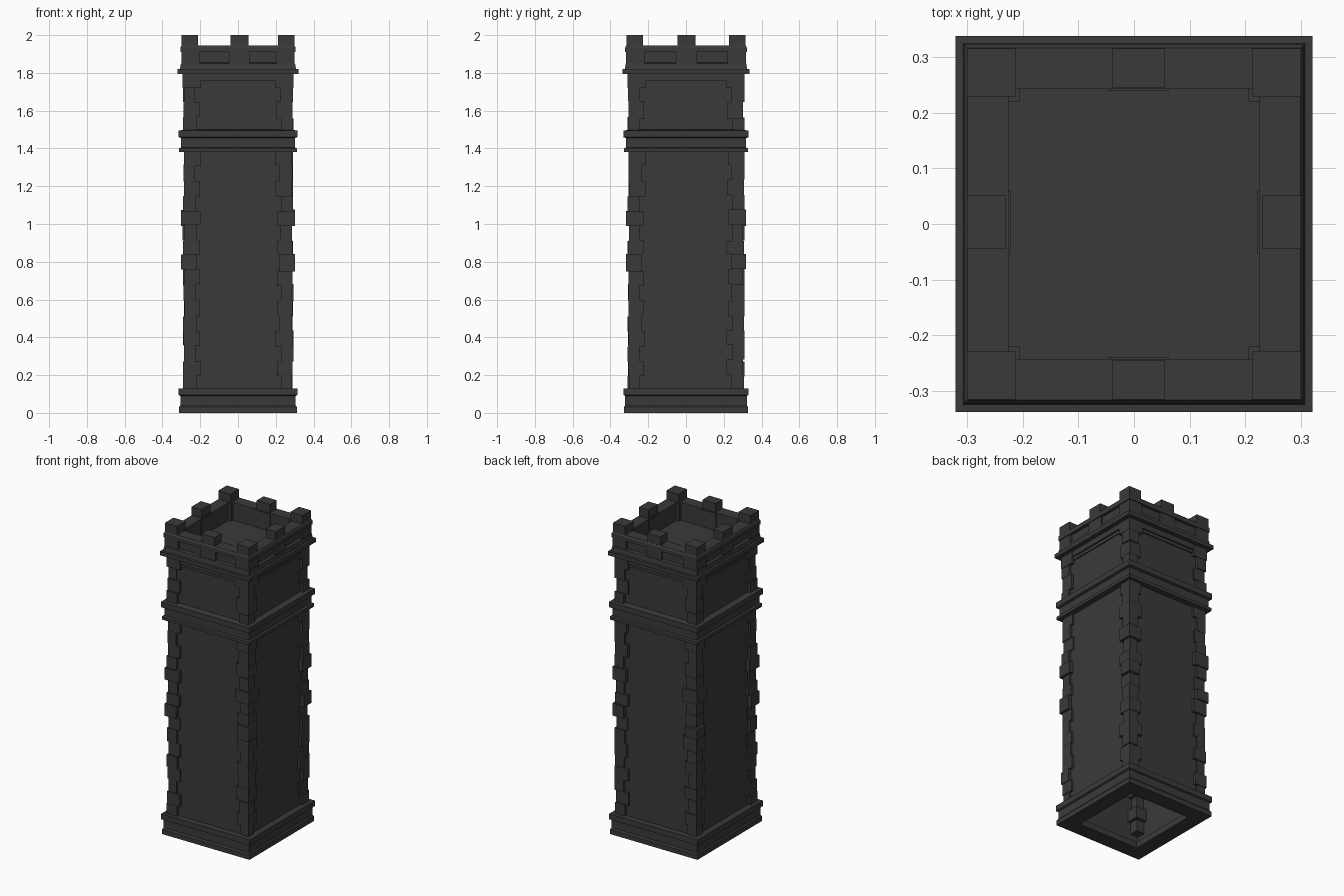
import bpy, bmesh, random
from mathutils import Matrix

if "Cube" in bpy.data.objects:
    bpy.data.objects.remove(bpy.data.objects["Cube"])

random.seed(4)
HX, HY = 0.275, 0.292          # half sizes of the main wall faces

stone = bpy.data.materials.new("dark_stone")
stone.diffuse_color = (0.042, 0.042, 0.043, 1)
stone.use_nodes = True
stone.node_tree.nodes["Principled BSDF"].inputs["Base Color"].default_value = stone.diffuse_color


def finish(name, bm):
    bmesh.ops.recalc_face_normals(bm, faces=bm.faces)
    me = bpy.data.meshes.new(name)
    bm.to_mesh(me)
    bm.free()
    me.materials.append(stone)
    ob = bpy.data.objects.new(name, me)
    bpy.context.collection.objects.link(ob)
    return ob


def add_box(bm, x0, x1, y0, y1, z0, z1):
    m = Matrix.Translation(((x0 + x1) / 2, (y0 + y1) / 2, (z0 + z1) / 2))
    m = m @ Matrix.Diagonal((abs(x1 - x0), abs(y1 - y0), z1 - z0, 1))
    bmesh.ops.create_cube(bm, size=1, matrix=m)


def square_sweep(name, profile, closed=True):
    """Sweep a profile of (offset from wall, z) around the rectangular plan."""
    bm = bmesh.new()
    loops = [[bm.verts.new((sx * (HX + d), sy * (HY + d), z))
              for sx, sy in ((-1, -1), (1, -1), (1, 1), (-1, 1))] for d, z in profile]
    n = len(loops)
    for i in range(n if closed else n - 1):
        a, b = loops[i], loops[(i + 1) % n]
        for k in range(4):
            bm.faces.new((a[k], a[(k + 1) % 4], b[(k + 1) % 4], b[k]))
    return finish(name, bm)


def quoins(name, z0, z1, count, proud):
    """Alternating, slightly uneven corner stones."""
    bm = bmesh.new()
    for sx in (-1, 1):
        for sy in (-1, 1):
            cuts = [z0 + (z1 - z0) * i / count for i in range(count + 1)]
            for i in range(1, count):
                cuts[i] += random.uniform(-0.008, 0.008)
            for i in range(count):
                out = random.uniform(0.008, 0.018)
                if i in proud:
                    out = 0.026
                size = (0.072 if i % 2 else 0.052) + random.uniform(-0.006, 0.006)
                add_box(bm, sx * (HX - size), sx * (HX + out),
                        sy * (HY - size), sy * (HY + out), cuts[i], cuts[i + 1])
    return finish(name, bm)


# Hollow shaft walls
square_sweep("shaft_walls", [(0, 0.05), (0, 1.80)], closed=False)

# Plinth with stepped moulding
square_sweep("plinth", [(-0.06, 0), (0.037, 0), (0.037, 0.03), (0.030, 0.04), (0.030, 0.09),
                        (0.040, 0.095), (0.040, 0.13), (0, 0.13), (0, 0.04), (-0.06, 0.04)])

# Corner stones, lower and upper storey
quoins("lower_corner_stones", 0.12, 1.39, 16, (8, 11))
quoins("upper_corner_stones", 1.48, 1.73, 3, ())

# String course between the storeys
square_sweep("string_course", [(-0.01, 1.38), (0.037, 1.38), (0.037, 1.40), (0.026, 1.405),
                               (0.026, 1.455), (0.040, 1.46), (0.040, 1.495), (-0.01, 1.50)])

# Head of the upper storey: corner blocks, moulding and beam
bm = bmesh.new()
for sx in (-1, 1):
    for sy in (-1, 1):
        add_box(bm, sx * (HX - 0.08), sx * (HX + 0.018),
                sy * (HY - 0.08), sy * (HY + 0.018), 1.72, 1.80)
finish("head_corner_blocks", bm)
square_sweep("head_moulding", [(-0.01, 1.74), (0.007, 1.74), (0.007, 1.765), (-0.01, 1.765)])
square_sweep("head_beam", [(-0.01, 1.76), (0.016, 1.76), (0.016, 1.80), (-0.01, 1.80)])

# Cornice ledge
square_sweep("cornice", [(-0.01, 1.795), (0.045, 1.795), (0.045, 1.82), (-0.01, 1.825)])

# Parapet wall, leaning slightly inwards, with a sill and coping
square_sweep("parapet", [(-0.05, 1.82), (0.032, 1.82), (0.027, 1.85), (0.012, 1.855),
                         (0.012, 1.91), (-0.05, 1.91)])
square_sweep("coping", [(-0.05, 1.91), (0.030, 1.91), (0.030, 1.935), (0.024, 1.945),
                        (-0.05, 1.945)])

# Roof floor inside the parapet
bm = bmesh.new()
add_box(bm, -0.235, 0.235, -0.25, 0.25, 1.81, 1.83)
finish("roof_floor", bm)

# Merlons with the posts beneath them
merlons, posts = bmesh.new(), bmesh.new()
PX, PY = HX + 0.025, HY + 0.025
for sx in (-1, 1):
    for sy in (-1, 1):
        add_box(merlons, sx * 0.213, sx * 0.30, sy * 0.228, sy * 0.315, 1.94, 2.0)
        add_box(posts, sx * 0.205, sx * PX, sy * 0.22, sy * PY, 1.82, 1.94)
for s in (-1, 1):
    add_box(merlons, -0.039, 0.055, s * 0.245, s * 0.315, 1.94, 2.0)
    add_box(posts, -0.047, 0.062, s * 0.239, s * PY, 1.82, 1.94)
    add_box(merlons, s * 0.23, s * 0.30, -0.045, 0.051, 1.94, 2.0)
    add_box(posts, s * 0.222, s * PX, -0.053, 0.059, 1.82, 1.94)
finish("merlons", merlons)
finish("parapet_posts", posts)
